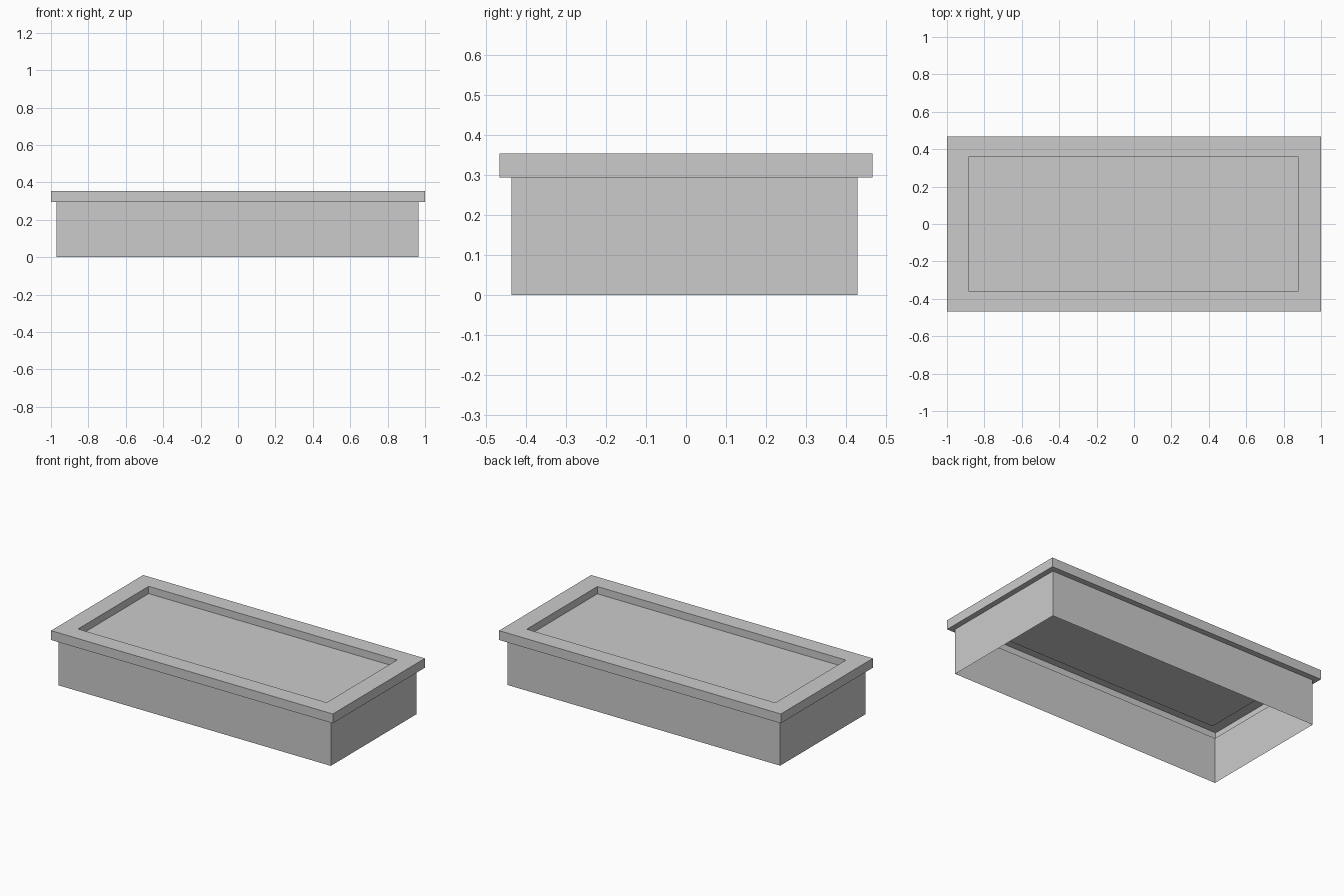
import bpy, bmesh

old = bpy.data.objects.get("Cube")
if old:
    bpy.data.objects.remove(old, do_unlink=True)

# Single grey finish
grey = bpy.data.materials.new("plain_grey")
grey.use_nodes = True
colour = (0.6, 0.6, 0.6, 1)
grey.diffuse_color = colour
grey.node_tree.nodes["Principled BSDF"].inputs["Base Color"].default_value = colour

# Plan outlines: x min, x max, y min, y max
RIM = (-1.0, 1.0, -0.467, 0.467)
WALL = (-0.97, 0.965, -0.437, 0.43)
RECESS = (-0.885, 0.88, -0.358, 0.358)
RIM_BASE, TOP, FLOOR = 0.294, 0.354, 0.307


def loft(name, rings, cap=False):
    """Join stacked rectangles into a thin shell, optionally closing the last."""
    bm = bmesh.new()
    loops = []
    for (x0, x1, y0, y1), z in rings:
        corners = ((x0, y0), (x1, y0), (x1, y1), (x0, y1))
        loops.append([bm.verts.new((x, y, z)) for x, y in corners])
    for a, b in zip(loops, loops[1:]):
        for i in range(4):
            j = (i + 1) % 4
            bm.faces.new((a[i], a[j], b[j], b[i]))
    if cap:
        bm.faces.new(loops[-1])
    mesh = bpy.data.meshes.new(name)
    bm.to_mesh(mesh)
    bm.free()
    mesh.materials.append(grey)
    obj = bpy.data.objects.new(name, mesh)
    bpy.context.collection.objects.link(obj)
    return obj


# Open-bottomed side walls
loft("side_walls", [(WALL, 0), (WALL, RIM_BASE)])
# Overhanging hollow rim: underside, outer band, top
loft("rim", [(WALL, RIM_BASE), (RIM, RIM_BASE), (RIM, TOP), (RECESS, TOP)])
# Sunken panel with its short inner walls
loft("recessed_panel", [(RECESS, TOP), (RECESS, FLOOR)], cap=True)
